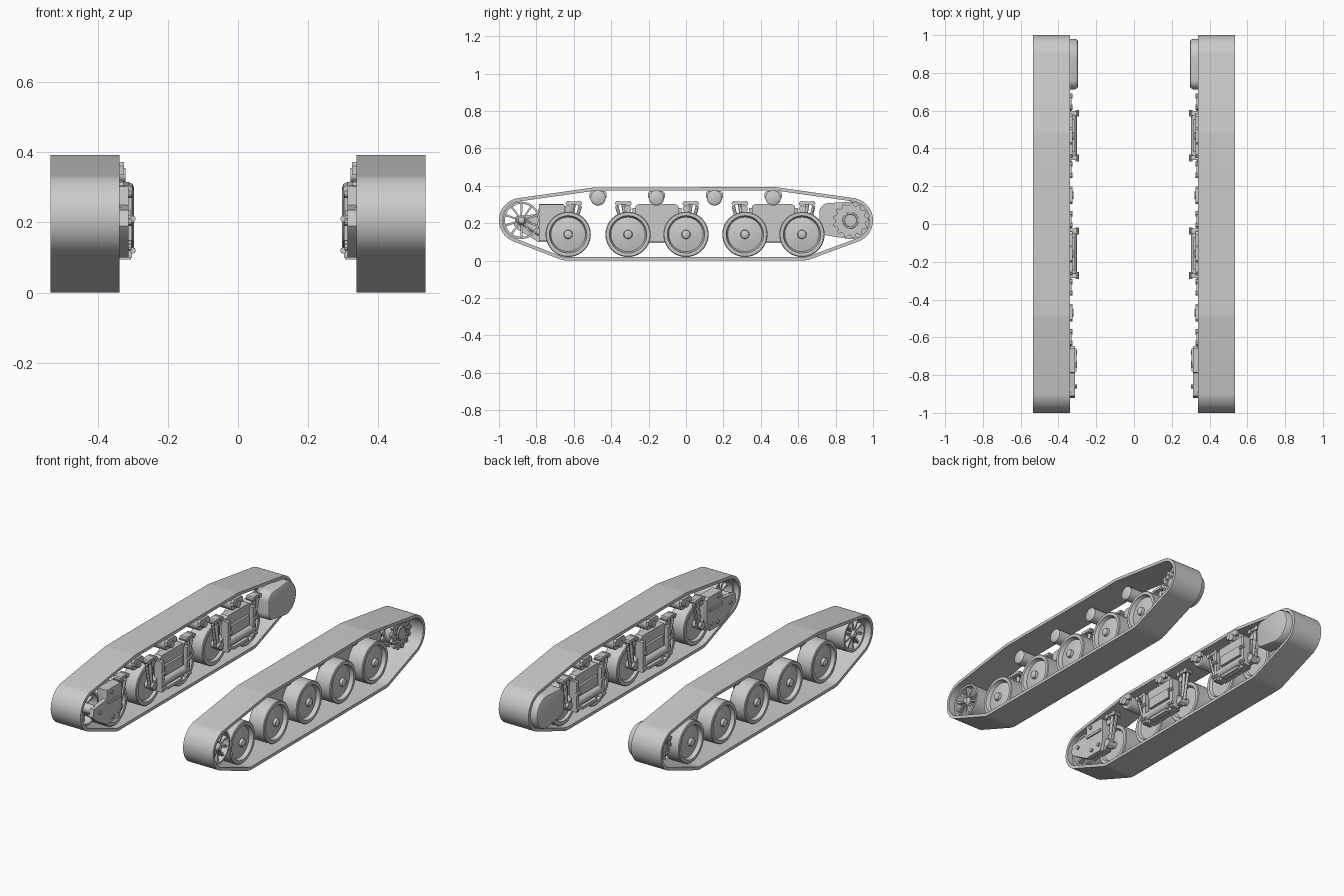
import bpy, bmesh, math
from mathutils import Vector, Matrix

old = bpy.data.objects.get("Cube")
if old:
    bpy.data.objects.remove(old, do_unlink=True)

grey = bpy.data.materials.new("plain grey")
grey.use_nodes = True
grey.diffuse_color = (0.6, 0.6, 0.6, 1)
grey.node_tree.nodes["Principled BSDF"].inputs["Base Color"].default_value = (0.6, 0.6, 0.6, 1)


# Every part is built on the +x side and mirrored across the centre
def finish(name, bm):
    bmesh.ops.recalc_face_normals(bm, faces=bm.faces)
    mesh = bpy.data.meshes.new(name)
    bm.to_mesh(mesh)
    bm.free()
    mesh.materials.append(grey)
    ob = bpy.data.objects.new(name, mesh)
    bpy.context.collection.objects.link(ob)
    bpy.ops.object.select_all(action='DESELECT')
    ob.select_set(True)
    bpy.context.view_layer.objects.active = ob
    bpy.ops.object.shade_smooth_by_angle(angle=math.radians(30))
    mirror = ob.modifiers.new("both_sides", 'MIRROR')
    mirror.use_mirror_merge = False
    return ob


def loft(bm, rings, closed=False):
    """Join rings of equal size with quads."""
    loops = [[bm.verts.new(p) for p in ring] for ring in rings]
    n = len(loops[0])
    pairs = list(zip(loops, loops[1:])) + ([(loops[-1], loops[0])] if closed else [])
    for a, b in pairs:
        for i in range(n):
            bm.faces.new((a[i], a[(i + 1) % n], b[(i + 1) % n], b[i]))
    if not closed:
        bm.faces.new(loops[0])
        bm.faces.new(loops[-1])


def prism(bm, outline, x0, x1):
    loft(bm, [[(x, y, z) for y, z in outline] for x in (x0, x1)])


def box(bm, x0, x1, y0, y1, z0, z1):
    prism(bm, [(y0, z0), (y1, z0), (y1, z1), (y0, z1)], x0, x1)


def circle(y, z, r, n=32):
    return [(y + r * math.cos(i * math.tau / n), z + r * math.sin(i * math.tau / n)) for i in range(n)]


def lathe(bm, y, z, profile, n=40, closed=False):
    """Spin (x, radius) points around an axle parallel to x."""
    loft(bm, [[(x, *p) for p in circle(y, z, r, n)] for x, r in profile], closed)


def rod(bm, a, b, r, n=12):
    a, b = Vector(a), Vector(b)
    turn = (b - a).to_track_quat('Z', 'Y').to_matrix().to_4x4()
    bmesh.ops.create_cone(bm, cap_ends=True, segments=n, radius1=r, radius2=r, depth=(b - a).length,
                          matrix=Matrix.Translation((a + b) / 2) @ turn)


def wrap(circles, n=180):
    """For each direction pick the outermost circle, as a belt would."""
    out = []
    for i in range(n):
        c, s = math.cos(i * math.tau / n), math.sin(i * math.tau / n)
        y, z, r = max(circles, key=lambda k: k[0] * c + k[1] * s + k[2])
        out.append((y, z, r, c, s))
    return out


def belt(path, inset=0.0):
    return [(y + (r - inset) * c, z + (r - inset) * s) for y, z, r, c, s in path]


IDLER, SPROCKET = (-0.88, 0.215), (0.88, 0.215)
WHEELS = (-0.63, -0.31, 0.0, 0.315, 0.62)
AXLE = 0.14

# Track band
path = wrap([(*IDLER, 0.12), (*SPROCKET, 0.12), (-0.48, 0.335, 0.057), (0.48, 0.335, 0.057),
             (-0.63, AXLE, 0.14), (0.62, AXLE, 0.14)])
bm = bmesh.new()
outer, inner = belt(path), belt(path, 0.018)
loft(bm, [[(x, *p) for p in ring] for x, ring in
          ((0.338, outer), (0.534, outer), (0.534, inner), (0.338, inner))], closed=True)
finish("track_band", bm)

# Road wheels with raised rims, dished faces and domed hubs
for number, y in enumerate(WHEELS, 1):
    bm = bmesh.new()
    lathe(bm, y, AXLE, [(0.385, 0.03), (0.385, 0.09), (0.37, 0.098), (0.37, 0.117), (0.374, 0.121),
                        (0.468, 0.121), (0.472, 0.117), (0.472, 0.1), (0.46, 0.097),
                        (0.45, 0.092), (0.464, 0.03), (0.464, 0.024), (0.48, 0.022), (0.486, 0.01)])
    finish(f"road_wheel_{number}", bm)
    bm = bmesh.new()
    lathe(bm, y, AXLE, [(0.33, 0.022), (0.39, 0.022)], 16)
    finish(f"wheel_axle_{number}", bm)

# Spoked idler
bm = bmesh.new()
lathe(bm, *IDLER, [(0.37, 0.1), (0.495, 0.1), (0.495, 0.088), (0.37, 0.088)], closed=True)
lathe(bm, *IDLER, [(0.33, 0.028), (0.48, 0.028), (0.49, 0.02), (0.5, 0.016), (0.504, 0.006)], 20)
for i in range(10):
    a = (i + 0.5) * math.tau / 10
    d, side = Vector((0, math.cos(a), math.sin(a))), Vector((0, -math.sin(a), math.cos(a)))
    hub = Vector((0, *IDLER))
    loft(bm, [[hub + d * r + side * w + Vector((x, 0, 0)) for x, w in
               ((0.40, -h), (0.485, -h), (0.485, h), (0.40, h))] for r, h in ((0.024, 0.004), (0.09, 0.006))])
finish("idler_wheel", bm)

# Toothed sprocket with bolts
bm = bmesh.new()
teeth = 13
gear = []
for i in range(teeth * 4):
    r = 0.095 if i % 4 < 2 else 0.08
    a = i * math.tau / (teeth * 4)
    gear.append((SPROCKET[0] + r * math.cos(a), SPROCKET[1] + r * math.sin(a)))
for x0, x1 in ((0.385, 0.4), (0.445, 0.46)):
    prism(bm, gear, x0, x1)
lathe(bm, *SPROCKET, [(0.34, 0.07), (0.447, 0.07)], 32)
lathe(bm, *SPROCKET, [(0.455, 0.044), (0.468, 0.042), (0.468, 0.034), (0.463, 0.032)], 32)
for y, z in circle(*SPROCKET, 0.064, teeth):
    lathe(bm, y, z, [(0.455, 0.008), (0.466, 0.008)], 8)
finish("drive_sprocket", bm)

# Final drive housing: a rounded tapered case
bm = bmesh.new()
case = wrap([(*SPROCKET, 0.1), (0.765, 0.185, 0.052), (0.765, 0.255, 0.052)], 64)
loft(bm, [[(x, *p) for p in belt(case, inset)] for x, inset in
          ((0.375, 0.0), (0.312, 0.0), (0.3, 0.006), (0.296, 0.016))])
finish("final_drive_housing", bm)

# Return rollers on small saddle brackets
for number, y in enumerate((-0.47, -0.158, 0.152, 0.466), 1):
    bm = bmesh.new()
    lathe(bm, y, 0.335, [(0.345, 0.038), (0.35, 0.041), (0.447, 0.041), (0.452, 0.036), (0.455, 0.03)], 24)
    lathe(bm, y, 0.335, [(0.32, 0.02), (0.35, 0.02)], 16)
    prism(bm, [(y - 0.046, 0.335), (y + 0.046, 0.335), (y + 0.046, 0.36), (y + 0.035, 0.372),
               (y - 0.035, 0.372), (y - 0.046, 0.36)], 0.325, 0.342)
    finish(f"return_roller_{number}", bm)


def shock_unit(bm, y, axle_y, side):
    """Arm, damper strut and bump stop serving one wheel."""
    rod(bm, (0.345, y, 0.3), (0.352, axle_y, AXLE), 0.011)
    rod(bm, (0.345, y + side * 0.035, 0.29), (0.352, axle_y + side * 0.02, AXLE), 0.009)
    lathe(bm, axle_y, 0.276, [(0.34, 0.019), (0.39, 0.019)], 12)
    box(bm, 0.33, 0.375, y - 0.036, y + 0.036, 0.3, 0.316)
    for dy in (-0.03, 0.03):
        lathe(bm, y + dy, 0.305, [(0.326, 0.014), (0.372, 0.014)], 10)


# Paired suspension bogies
for number, yc in enumerate((-0.155, 0.468), 1):
    bm = bmesh.new()
    prism(bm, [(yc - 0.11, 0.1), (yc + 0.11, 0.1), (yc + 0.115, 0.29), (yc + 0.1, 0.302),
               (yc - 0.1, 0.302), (yc - 0.115, 0.29)], 0.325, 0.37)
    box(bm, 0.312, 0.33, yc - 0.085, yc + 0.085, 0.18, 0.24)
    rod(bm, (0.328, yc - 0.12, 0.145), (0.328, yc + 0.12, 0.145), 0.026, 20)
    box(bm, 0.305, 0.34, yc - 0.07, yc + 0.07, 0.095, 0.112)
    for side in (-1, 1):
        y = yc + side * 0.118
        prism(bm, [(y - 0.012, 0.1), (y + 0.012, 0.1), (y + 0.012, 0.28), (y - 0.012, 0.28)], 0.302, 0.35)
        for z in (0.12, 0.21):
            rod(bm, (0.3, y - 0.018, z), (0.3, y + 0.018, z), 0.009, 8)
        axle_y = yc + side * 0.156
        prism(bm, [(yc + side * 0.08, 0.12), (axle_y, 0.112), (axle_y + side * 0.025, 0.14),
                   (axle_y, 0.168), (yc + side * 0.08, 0.2)], 0.335, 0.366)
        shock_unit(bm, yc + side * 0.18, axle_y, side)
    finish(f"suspension_bogie_{number}", bm)

# Front single-wheel mount with idler bracket
bm = bmesh.new()
prism(bm, [(-0.92, 0.19), (-0.9, 0.165), (-0.79, 0.1), (-0.67, 0.1), (-0.645, 0.16), (-0.645, 0.29),
           (-0.66, 0.302), (-0.785, 0.302), (-0.79, 0.25), (-0.91, 0.235)], 0.312, 0.338)
box(bm, 0.335, 0.375, -0.785, -0.65, 0.105, 0.3)
box(bm, 0.304, 0.32, -0.78, -0.66, 0.22, 0.235)
for y, z in ((-0.74, 0.13), (-0.68, 0.14), (-0.86, 0.2), (-0.75, 0.28)):
    lathe(bm, y, z, [(0.303, 0.011), (0.32, 0.011)], 10)
rod(bm, (0.345, -0.78, 0.15), (0.345, -0.88, 0.215), 0.02, 16)
prism(bm, [(-0.72, 0.12), (-0.63, 0.112), (-0.605, 0.14), (-0.63, 0.168), (-0.72, 0.2)], 0.335, 0.366)
shock_unit(bm, -0.6, -0.63, 1)
finish("front_wheel_mount", bm)
